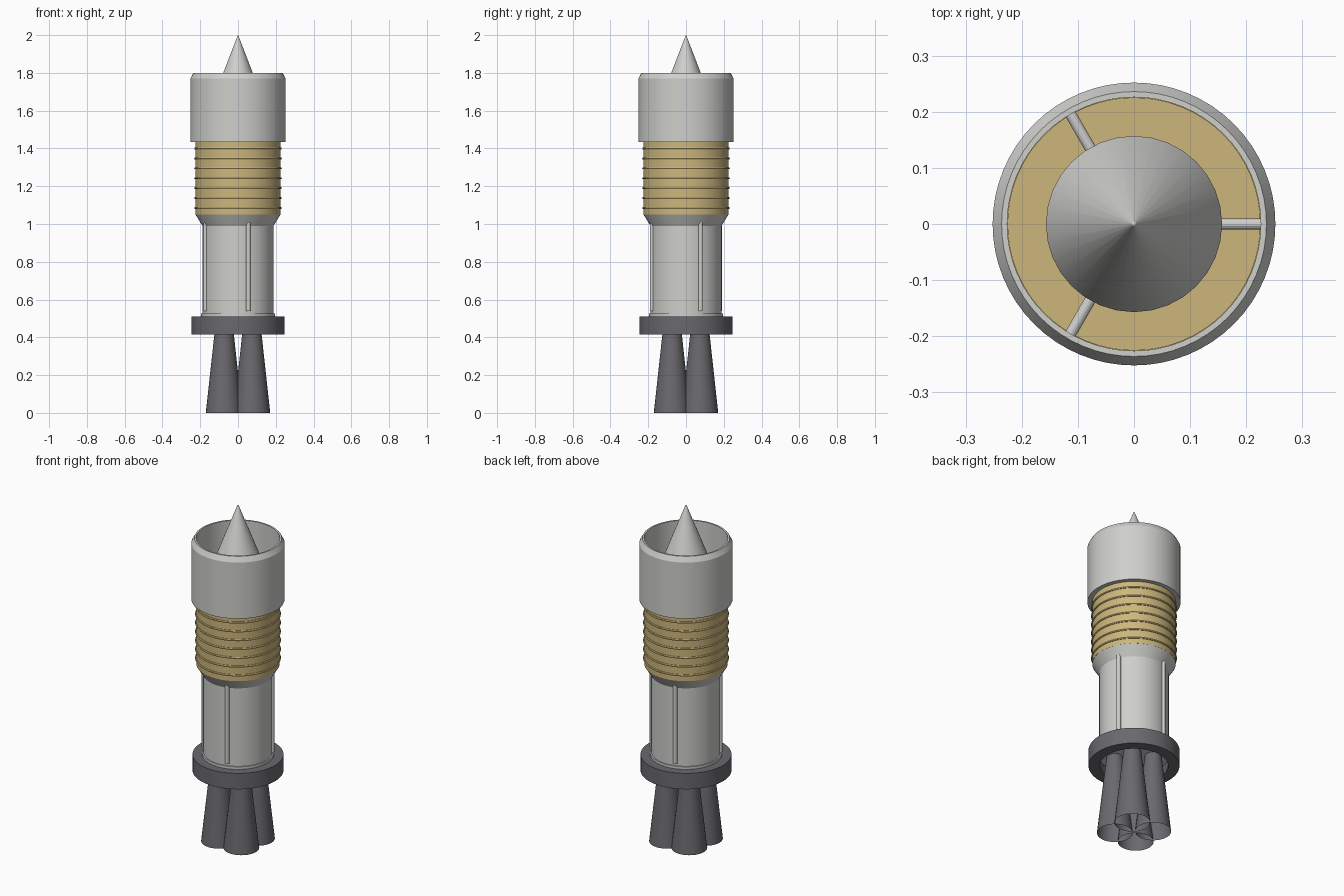
import bpy, bmesh, math
from mathutils import Matrix, Vector

cube = bpy.data.objects.get("Cube")
if cube:
    bpy.data.objects.remove(cube, do_unlink=True)


def material(name, color):
    m = bpy.data.materials.new(name)
    m.use_nodes = True
    m.diffuse_color = (*color, 1)
    m.node_tree.nodes["Principled BSDF"].inputs["Base Color"].default_value = (*color, 1)
    return m


LIGHT = material("light_grey", (0.62, 0.62, 0.60))
GOLD = material("gold", (0.61, 0.47, 0.20))
DARK = material("dark_grey", (0.145, 0.14, 0.155))


def finish(name, bm, mat):
    """Turn a bmesh into a smooth-shaded object with sharp edges kept."""
    bmesh.ops.recalc_face_normals(bm, faces=bm.faces)
    mesh = bpy.data.meshes.new(name)
    bm.to_mesh(mesh)
    bm.free()
    mesh.materials.append(mat)
    ob = bpy.data.objects.new(name, mesh)
    bpy.context.collection.objects.link(ob)
    bpy.ops.object.select_all(action="DESELECT")
    ob.select_set(True)
    bpy.context.view_layer.objects.active = ob
    bpy.ops.object.shade_smooth_by_angle(angle=math.radians(20))
    return ob


def lathe(name, profile, mat, closed=False, steps=64, at=(0, 0, 0)):
    """Spin a (radius, height) profile about the vertical axis."""
    bm = bmesh.new()
    verts = [bm.verts.new((r, 0, z)) for r, z in profile]
    edges = [bm.edges.new(pair) for pair in zip(verts, verts[1:])]
    if closed:
        edges.append(bm.edges.new((verts[-1], verts[0])))
    bmesh.ops.spin(bm, geom=verts + edges, cent=(0, 0, 0), axis=(0, 0, 1),
                   angle=math.tau, steps=steps)
    bmesh.ops.remove_doubles(bm, verts=bm.verts, dist=0.0002)
    bmesh.ops.translate(bm, verts=bm.verts, vec=at)
    return finish(name, bm, mat)


def rod(name, start, end, radius, mat):
    """Round bar between two points."""
    a, b = Vector(start), Vector(end)
    turn = (b - a).to_track_quat("Z", "Y").to_matrix().to_4x4()
    bm = bmesh.new()
    bmesh.ops.create_cone(bm, cap_ends=True, segments=16, radius1=radius, radius2=radius,
                          depth=(b - a).length,
                          matrix=Matrix.Translation((a + b) / 2) @ turn)
    return finish(name, bm, mat)


def polar(radius, degrees, z):
    t = math.radians(degrees)
    return (radius * math.cos(t), radius * math.sin(t), z)


# Intake: hollow cowl with a chamfered lip, spike and three struts
lathe("intake_cowl", [(0.226, 1.435), (0.252, 1.435), (0.252, 1.77), (0.236, 1.80),
                      (0.226, 1.80)], LIGHT, closed=True)
lathe("intake_spike", [(0, 1.44), (0.157, 1.44), (0.157, 1.595), (0.005, 1.99), (0, 2.0)],
      LIGHT, steps=32)
for i in range(3):
    rod(f"intake_strut_{i + 1}", polar(0.15, 120 * i, 1.53), polar(0.23, 120 * i, 1.53),
        0.01, LIGHT)

# Ribbed gold section
lathe("gold_section", [(0, 1.05), (0.2255, 1.05), (0.2255, 1.445), (0, 1.445)], GOLD)
for i in range(7):
    z = 1.085 + 0.0525 * i
    lathe(f"gold_rib_{i + 1}", [(0.223, z - 0.005), (0.229, z - 0.005), (0.232, z),
                                (0.229, z + 0.005), (0.223, z + 0.005)], GOLD)

# Main body with flared shoulder, base collar and four long rods
lathe("main_body", [(0, 0.47), (0.188, 0.47), (0.188, 0.99), (0.225, 1.05), (0, 1.05)], LIGHT)
lathe("base_collar", [(0.18, 0.50), (0.195, 0.50), (0.195, 0.525), (0.18, 0.525)],
      LIGHT, closed=True)
for i, angle in enumerate((-73, 24, 107, 204)):
    rod(f"body_rod_{i + 1}", polar(0.188, angle, 0.54), polar(0.188, angle, 1.03),
        0.012, LIGHT)

# Engine ring and four open nozzles
lathe("engine_ring", [(0.185, 0.415), (0.246, 0.415), (0.246, 0.51), (0.185, 0.51)],
      DARK, closed=True)
for i in range(4):
    lathe(f"nozzle_{i + 1}", [(0.097, 0), (0.045, 0.475)], DARK, steps=32,
          at=polar(0.104, 45 + 90 * i, 0))
